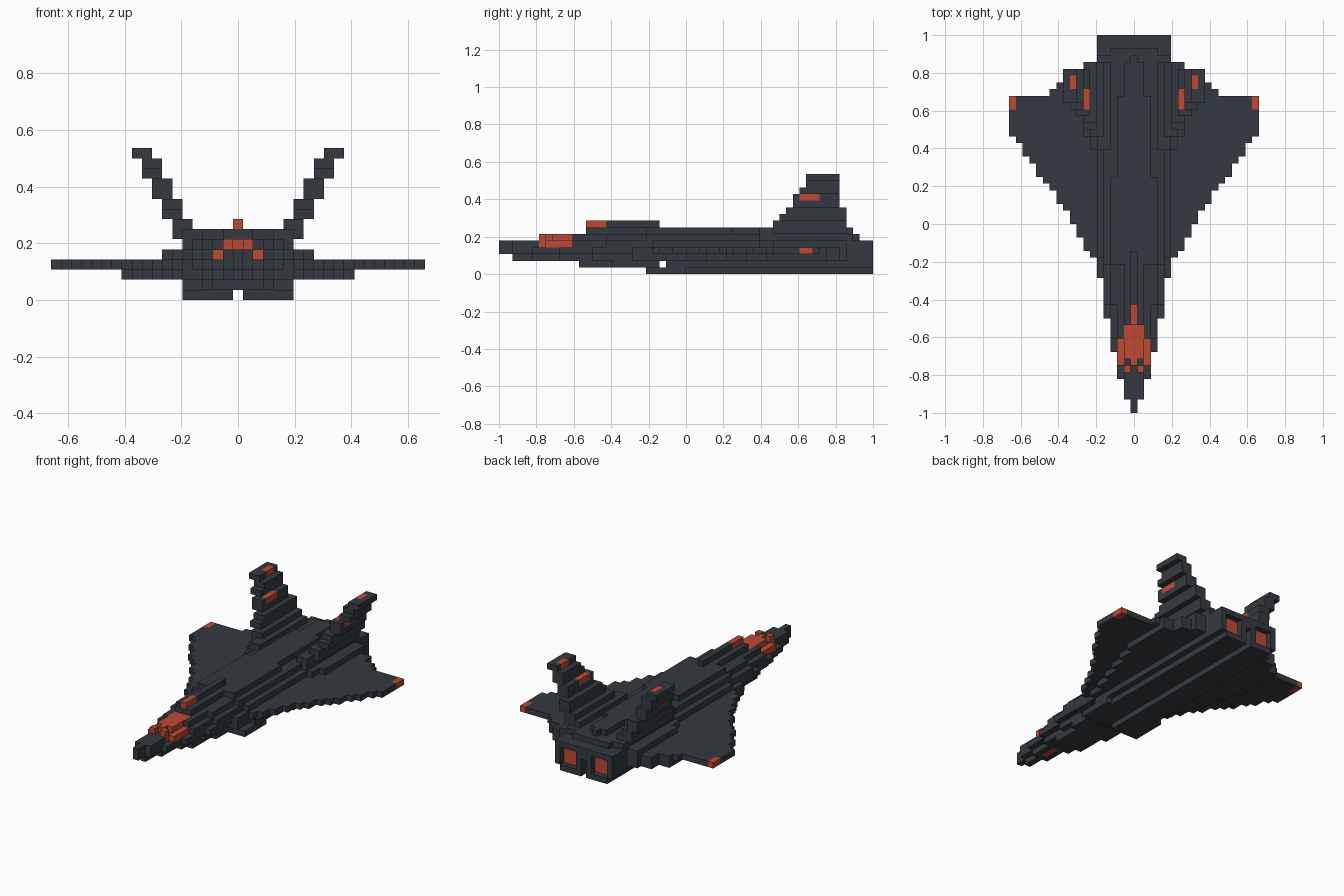
import bpy, bmesh
from mathutils import Vector

if "Cube" in bpy.data.objects:
    bpy.data.objects.remove(bpy.data.objects["Cube"])

V = 1 / 28            # block size: 56 blocks make the full length of 2
DARK, RED = 0, 1

mats = []
for name, col in (("charcoal", (0.035, 0.042, 0.052, 1)), ("signal_red", (0.52, 0.068, 0.036, 1))):
    m = bpy.data.materials.new(name)
    m.diffuse_color = col
    m.use_nodes = True
    m.node_tree.nodes["Principled BSDF"].inputs["Base Color"].default_value = m.diffuse_color
    mats.append(m)

cells = {}            # (i, j, k) -> (part, colour)


def block(part, i0, i1, j0, j1, k0, k1, colour=DARK):
    """Fill an inclusive range of blocks, mirrored across the centre line."""
    for i in range(i0, i1 + 1):
        for j in range(j0, j1 + 1):
            for k in range(k0, k1 + 1):
                cells[i, j, k] = cells[-i, j, k] = (part, colour)


def layer(part, k, start, runs):
    """Stepped outline of one layer: runs of (last row, half width)."""
    for end, h in runs:
        block(part, 0, h, start, end, k, k)
        start = end + 1


def carve(i0, i1, j0, j1, k0, k1):
    for i in range(i0, i1 + 1):
        for j in range(j0, j1 + 1):
            for k in range(k0, k1 + 1):
                cells.pop((i, j, k), None)
                cells.pop((-i, j, k), None)


# Delta wing with stepped leading edge
layer("wing", 3, 0, [(1, 0), (4, 1), (8, 2), (13, 3), (19, 4), (22, 5), (23, 6), (25, 7),
                     (27, 8), (29, 9), (30, 10), (32, 11), (33, 12), (34, 13), (36, 14),
                     (37, 15), (39, 16), (40, 17), (46, 18), (47, 12), (48, 11), (50, 9),
                     (51, 7), (55, 5)])
block("wing", 18, 18, 45, 46, 3, 3, RED)

# Fuselage layers above and below the wing
layer("fuselage", 4, 0, [(1, 0), (6, 1), (10, 2), (15, 3), (22, 4), (38, 5), (40, 6), (51, 7), (55, 5)])
layer("fuselage", 5, 11, [(15, 2), (21, 3), (38, 4), (52, 5), (53, 3)])
layer("fuselage", 6, 13, [(21, 1), (34, 3), (46, 2), (51, 1), (52, 0)])
layer("fuselage", 2, 2, [(4, 0), (8, 1), (13, 2), (19, 3), (24, 5), (27, 6), (30, 7), (33, 8),
                         (36, 9), (39, 10), (48, 11), (50, 9), (51, 7), (55, 5)])
layer("fuselage", 1, 12, [(16, 2), (23, 3)])
layer("fuselage", 1, 25, [(55, 5)])

# Sensor panel under the nose
block("nose_sensor", 0, 0, 6, 8, 2, 2, RED)

# Twin keels with wider forward intake lips
block("keel", 1, 5, 22, 27, 0, 0)
block("keel", 1, 4, 28, 55, 0, 0)

# Canopy and dorsal spine
block("canopy", 0, 0, 7, 12, 5, 5, RED)
block("canopy", 1, 1, 8, 12, 5, 5, RED)
block("canopy", 1, 1, 6, 6, 4, 5, RED)
block("canopy", 2, 2, 7, 10, 4, 4, RED)
block("spine", 0, 0, 13, 15, 7, 7, RED)
block("spine", 0, 0, 16, 23, 7, 7)

# Recessed exhausts with a slot between them
carve(2, 4, 55, 55, 1, 3)
block("exhaust", 2, 4, 54, 54, 1, 3, RED)
carve(0, 0, 54, 55, 1, 2)

# Canted tail fins: (inner column, first row, last row, bottom, top)
block("tail_fins", 4, 5, 39, 51, 6, 6)
for i, j0, j1, k0, k1 in ((5, 41, 51, 6, 7), (6, 42, 51, 8, 8), (6, 43, 51, 9, 9),
                          (7, 44, 50, 10, 11), (8, 45, 50, 12, 12), (8, 46, 50, 13, 13),
                          (9, 46, 50, 14, 14)):
    block("tail_fins", i, i + 1, j0, j1, k0, k1)
block("tail_fins", 7, 8, 45, 47, 11, 11, RED)
block("tail_fins", 9, 9, 48, 49, 14, 14, RED)

# Outer faces of a block: neighbour direction and its four corners
SIDES = []
for axis in range(3):
    u, w = (axis + 1) % 3, (axis + 2) % 3
    for s in (1, -1):
        corners = []
        for a, b in ((0, 0), (1, 0), (1, 1), (0, 1))[::s]:
            c = [0, 0, 0]
            c[axis], c[u], c[w] = (s + 1) // 2, a, b
            corners.append(tuple(c))
        d = [0, 0, 0]
        d[axis] = s
        SIDES.append((d, corners))

# One mesh object for each part, keeping only exposed faces
for part in sorted({p for p, _ in cells.values()}):
    bm = bmesh.new()
    verts = {}
    for pos, (p, colour) in cells.items():
        if p != part:
            continue
        for d, corners in SIDES:
            if tuple(a + b for a, b in zip(pos, d)) in cells:
                continue
            face = []
            for c in corners:
                q = tuple(a + b for a, b in zip(pos, c))
                if q not in verts:
                    verts[q] = bm.verts.new(Vector((q[0] - 0.5, q[1] - 28, q[2])) * V)
                face.append(verts[q])
            bm.faces.new(face).material_index = colour
    me = bpy.data.meshes.new(part)
    bm.to_mesh(me)
    bm.free()
    for m in mats:
        me.materials.append(m)
    bpy.context.collection.objects.link(bpy.data.objects.new(part, me))
